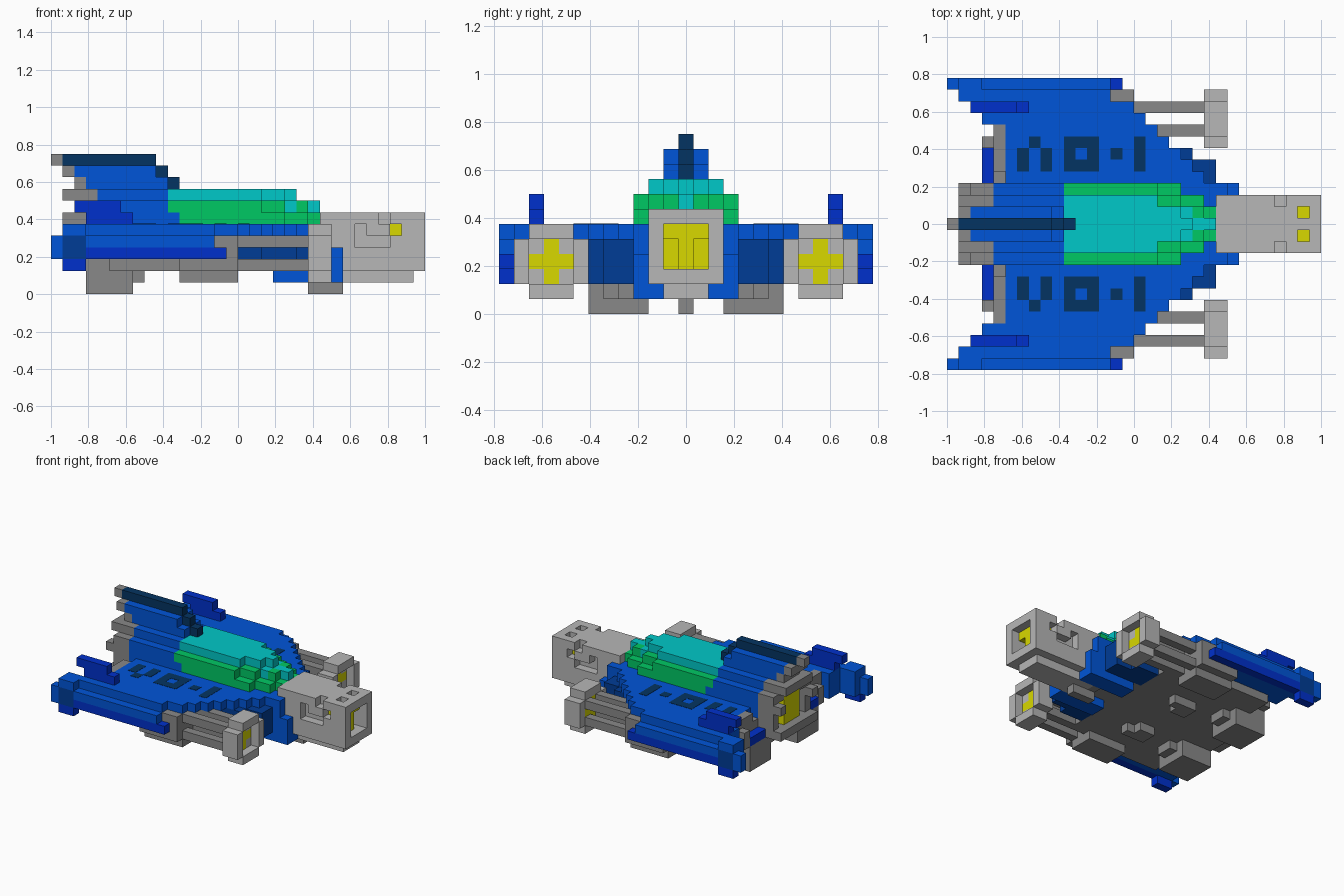
import bpy, bmesh

if "Cube" in bpy.data.objects:
    bpy.data.objects.remove(bpy.data.objects["Cube"], do_unlink=True)

U = 1 / 16  # size of one block


def material(name, rgb):
    lin = [((c / 255 + 0.055) / 1.055) ** 2.4 if c > 10 else c / 3294.6 for c in rgb] + [1]
    m = bpy.data.materials.new(name)
    m.use_nodes = True
    m.diffuse_color = lin
    m.node_tree.nodes["Principled BSDF"].inputs["Base Color"].default_value = lin
    return m


BLUE = material("hull blue", (0, 85, 216))
DARK = material("deep blue", (0, 48, 204))
MID = material("shadow blue", (0, 60, 150))
NAVY = material("navy", (4, 52, 98))
GREY = material("dark grey", (137, 137, 137))
LIGHT = material("light grey", (183, 183, 183))
YELLOW = material("yellow", (216, 216, 0))
TEAL = material("teal glass", (0, 200, 200))
GREEN = material("green glass", (0, 200, 100))


def part(name, mat, boxes):
    """Boxes (x0, x1, row0, row1, z0, z1) in blocks. Row 0 is the centre line;
    boxes starting at row 0 span both sides, all others are mirrored."""
    bm = bmesh.new()
    for x0, x1, r0, r1, z0, z1 in boxes:
        if r0 == 0:
            spans = [(-r1 - 0.5, r1 + 0.5)]
        else:
            spans = [(r0 - 0.5, r1 + 0.5), (-r1 - 0.5, -r0 + 0.5)]
        for y0, y1 in spans:
            for v in bmesh.ops.create_cube(bm, size=1)["verts"]:
                v.co = ((x1 if v.co.x > 0 else x0) * U,
                        (y1 if v.co.y > 0 else y0) * U,
                        (z1 if v.co.z > 0 else z0) * U)
    me = bpy.data.meshes.new(name)
    bm.to_mesh(me)
    bm.free()
    me.materials.append(mat)
    ob = bpy.data.objects.new(name, me)
    bpy.context.collection.objects.link(ob)
    return ob


# Wing deck and hull core, one strip per row with a stepped leading edge
rows = [(4, -11, 6), (5, -11, 5), (6, -11, 4), (7, -11, 3), (8, -11, 2),
        (9, -13, 1), (10, -13, 0), (11, -15, -2)]
part("wing_deck", BLUE, [(a, b, r, r, 5, 6) for r, a, b in rows]
     + [(-12, 7, 0, 2, 5, 6), (-12, 8, 3, 3, 5, 6)])
part("hull_core", BLUE, [(a, 0 if r < 8 else -2, r, r, 3, 5) for r, a, b in rows]
     + [(-12, 7, 0, 2, 3, 5), (-12, 8, 3, 3, 3, 5)])
part("hull_cheek", MID, [(0, 2, 4, 7, 3, 5), (2, 7, 4, 5, 2, 5), (2, 5, 6, 6, 2, 5)])
part("chin", BLUE, [(3, 9, 2, 3, 1, 2), (7, 9, 3, 3, 2, 3), (8, 9, 3, 3, 3, 4)])

# Wing tips
part("wing_tip", BLUE, [(-13, -2, 12, 12, 4, 5), (-16, -15, 12, 12, 3, 5),
                        (-15, -13, 12, 12, 5, 6)])
part("wing_tip_pod", MID, [(-15, -13, 12, 12, 3, 5)])
part("wing_tip_keel", DARK, [(-13, -1, 12, 12, 3, 4), (-15, -13, 12, 12, 2, 3)])
part("winglet", DARK, [(-14, -10, 10, 10, 7, 8), (-13, -9, 10, 10, 6, 7)])

# Rear edge of the hull
part("rear_vent", DARK, [(-13, -12, 4, 6, 3, 4)])
part("rear_bumper", GREY, [(-12, -11, 4, 8, 3, 5), (-12, -11, 5, 8, 5, 6),
                           (-13, -12, 7, 7, 3, 5)])

# Spine and tail fin
part("spine", BLUE, [(-12, -5, 0, 3, 6, 7), (-12, -6, 0, 3, 7, 8), (-12, -6, 0, 2, 8, 9),
                     (-13, -6, 0, 1, 9, 10), (-14, -7, 0, 1, 10, 11)])
part("fin_edge", NAVY, [(-15, -7, 0, 0, 11, 12), (-7, -6, 0, 0, 10, 11),
                        (-6, -5, 0, 0, 9, 10)])
part("fin_rear", GREY, [(-16, -15, 0, 0, 11, 12), (-15, -14, 0, 1, 10, 11),
                        (-14, -13, 0, 1, 9, 10)])

# Rear thruster
part("rear_thruster", GREY, [(-15, -12, 0, 2, 8, 9), (-14, -12, 2, 3, 7, 8),
                             (-15, -12, 3, 3, 6, 7), (-14, -12, 3, 3, 4, 6),
                             (-13, -12, 2, 2, 4, 7), (-15, -12, 0, 3, 3, 4)])
part("rear_glow", YELLOW, [(-14, -12, 0, 1, 4, 8)])

# Canopy: glass roof over a frame, both tapering in steps to the front
part("canopy_glass", TEAL, [(-6, 2, 0, 2, 8, 9), (2, 4, 0, 1, 8, 9), (4, 5, 0, 0, 8, 9),
                            (4, 5, 1, 1, 7, 8), (5, 7, 0, 0, 7, 8)])
part("canopy_frame", GREEN, [(-6, 2, 0, 3, 7, 8), (2, 4, 0, 2, 7, 8), (4, 5, 0, 0, 7, 8),
                             (5, 6, 1, 1, 7, 8),
                             (-5, 4, 0, 3, 6, 7), (4, 6, 0, 2, 6, 7), (6, 7, 0, 1, 6, 7)])

# Nose: core, outer plates with cut slots, glowing muzzle
part("nose_core", LIGHT, [(7, 13, 0, 1, 2, 6), (7, 15, 0, 1, 1, 2), (13, 16, 0, 1, 2, 3)])
part("nose_sides", LIGHT, [(7, 16, 2, 2, 2, 4), (7, 10, 2, 2, 4, 6), (11, 13, 2, 2, 5, 6),
                           (13, 16, 2, 2, 4, 5), (14, 16, 2, 2, 5, 6)])
part("nose_top", LIGHT, [(7, 12, 0, 2, 6, 7), (12, 13, 0, 1, 6, 7), (13, 14, 0, 2, 6, 7),
                         (14, 15, 2, 2, 6, 7), (14, 15, 0, 0, 6, 7), (15, 16, 0, 2, 6, 7)])
part("nose_glow", YELLOW, [(13, 14, 0, 1, 3, 6), (14, 15, 0, 0, 3, 6), (14, 15, 1, 1, 5, 6)])

# Side engines: octagonal ring, cross-shaped glow, four rods, housing
part("engine_ring", LIGHT, [(6, 8, 8, 10, 5, 6), (6, 8, 8, 10, 1, 2),
                            (6, 8, 7, 7, 2, 5), (6, 8, 11, 11, 2, 5)]
     + [(6, 7, r, r, z, z + 1) for r in (8, 10) for z in (2, 4)])
part("engine_glow", YELLOW, [(6, 7, 8, 10, 3, 4), (6, 7, 9, 9, 2, 3), (6, 7, 9, 9, 4, 5)])
part("engine_rods", GREY, [(0, 6, r, r, z, z + 1) for r in (8, 10) for z in (2, 4)])
part("engine_housing", GREY, [(-2, 0, 8, 10, 3, 5), (-2, 0, 11, 11, 4, 5),
                              (-1, 0, 11, 11, 3, 4), (-5, 0, 10, 11, 2, 3),
                              (-5, 0, 8, 10, 1, 2)])

# Underside plate and landing feet
part("belly_plate", GREY, [(-13, -11, 0, 6, 2, 3), (-11, 0, 0, 9, 2, 3),
                           (0, 2, 0, 7, 2, 3), (2, 7, 0, 3, 2, 3)])
part("rear_feet", GREY, [(-13, -9, 3, 6, 0, 2), (-9, -8, 4, 5, 1, 2)])
part("belly_blocks", GREY, [(-5, -3, 3, 4, 1, 2), (-3, -2, 4, 4, 1, 2)])
part("front_foot", GREY, [(6, 9, 0, 0, 0, 1), (6, 7, 0, 1, 1, 2)])

# Painted deck marks
T = 6.03
part("deck_marks", NAVY, [(x0, x1, r0, r1, 6, T) for x0, x1, r0, r1 in (
    (-10, -9, 5, 6), (-9, -8, 7, 7), (-8, -7, 5, 6), (-2, -1, 6, 6), (0, 1, 5, 7),
    (-6, -3, 5, 5), (-6, -3, 7, 7), (-6, -5, 6, 6), (-4, -3, 6, 6))])
